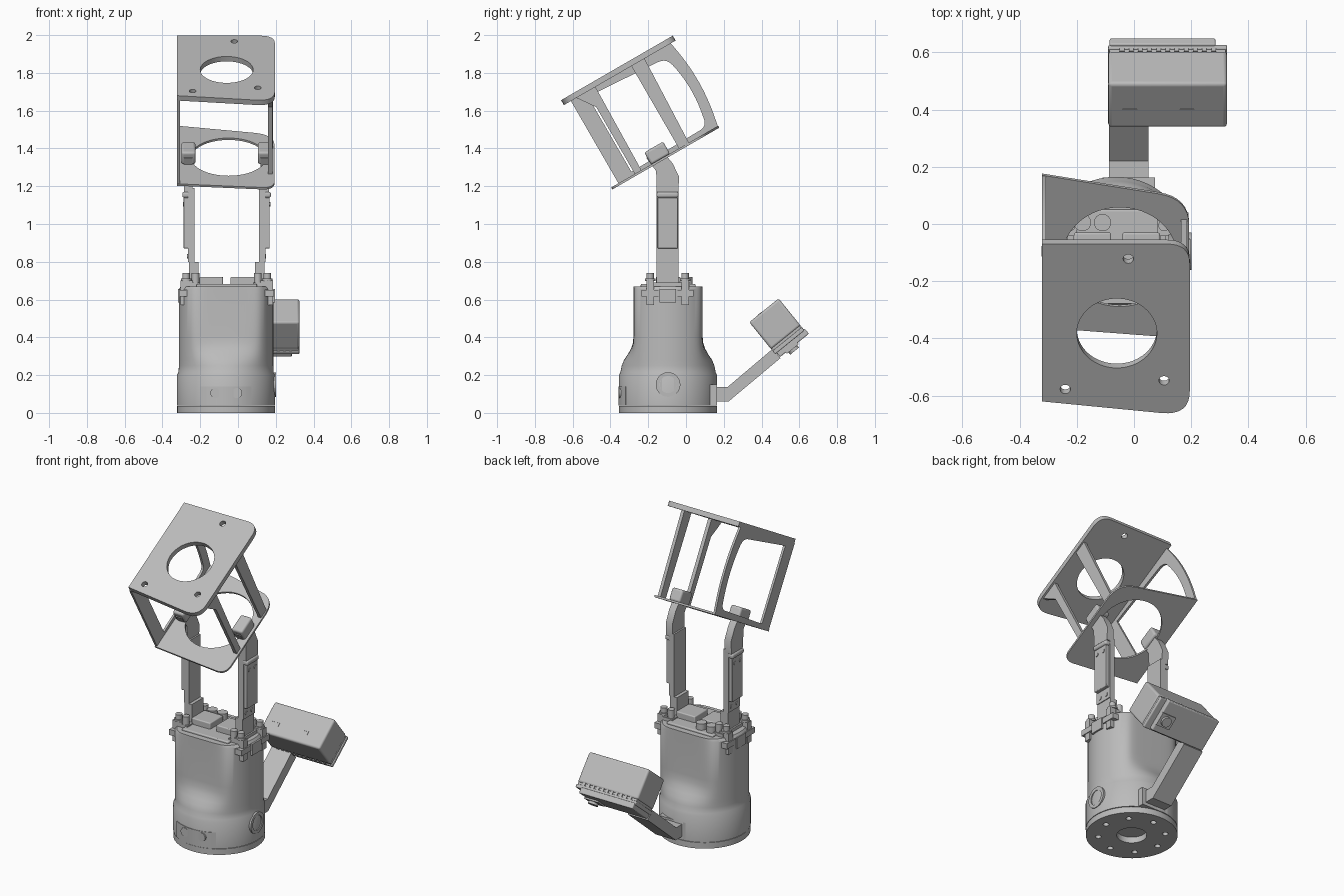
import bpy, bmesh
from math import sin, cos, pi, radians
from mathutils import Matrix, Vector

old = bpy.data.objects.get("Cube")
if old:
    bpy.data.objects.remove(old)

grey = bpy.data.materials.new("machine_grey")
grey.use_nodes = True
grey.diffuse_color = (0.5, 0.5, 0.5, 1)
grey.node_tree.nodes["Principled BSDF"].inputs["Base Color"].default_value = (0.5, 0.5, 0.5, 1)

CX, CY = -0.063, -0.095           # axis of the round body
AXIS = Matrix.Translation((CX, CY, 0))
YZ = Matrix(((0, 0, 1, 0), (1, 0, 0, 0), (0, 1, 0, 0), (0, 0, 0, 1)))
FRAME = Matrix.Translation((0, -0.395, 1.18)) @ Matrix.Rotation(radians(30), 4, 'X')
CASE = Matrix.Translation((0, 0.335, 0.48)) @ Matrix.Rotation(radians(39), 4, 'X')
made = []


def add(name, mesh, m=Matrix()):
    ob = bpy.data.objects.new(name, mesh)
    bpy.context.collection.objects.link(ob)
    mesh.materials.clear()
    mesh.materials.append(grey)
    mesh.transform(m)
    made.append(ob)
    return ob


def from_bm(name, bm, m=Matrix()):
    bmesh.ops.recalc_face_normals(bm, faces=bm.faces)
    mesh = bpy.data.meshes.new(name)
    bm.to_mesh(mesh)
    bm.free()
    return add(name, mesh, m)


def box(name, x, y, z, m=Matrix(), bevel=0.0):
    bm = bmesh.new()
    bmesh.ops.create_cube(bm, size=1)
    for v in bm.verts:
        v.co = [a + (b - a) * (c + 0.5) for (a, b), c in zip((x, y, z), v.co)]
    ob = from_bm(name, bm, m)
    if bevel:
        mod = ob.modifiers.new("rounding", 'BEVEL')
        mod.width, mod.segments = bevel, 3
    return ob


def rod(name, centre, r, depth, axis='Z', m=Matrix()):
    bm = bmesh.new()
    bmesh.ops.create_cone(bm, cap_ends=True, segments=32, radius1=r, radius2=r, depth=depth)
    turn = {'X': Matrix.Rotation(pi / 2, 4, 'Y'), 'Y': Matrix.Rotation(pi / 2, 4, 'X'), 'Z': Matrix()}
    return from_bm(name, bm, m @ Matrix.Translation(centre) @ turn[axis])


def circle(x, y, r, n=48):
    return [(x + r * cos(2 * pi * i / n), y + r * sin(2 * pi * i / n)) for i in range(n)]


def rounded(corners):
    """Polygon from (x, y, radius) corners."""
    pts = []
    for i, (x, y, r) in enumerate(corners):
        p = Vector((x, y))
        if not r:
            pts.append((x, y))
            continue
        a = p + (Vector(corners[i - 1][:2]) - p).normalized() * r
        b = p + (Vector(corners[(i + 1) % len(corners)][:2]) - p).normalized() * r
        for k in range(9):
            t = k / 8
            pts.append(tuple(a * (1 - t) ** 2 + p * 2 * t * (1 - t) + b * t * t))
    return pts


def plate(name, loops, low, high, m=Matrix()):
    """Flat sheet: first loop is the outline, the others are holes."""
    cu = bpy.data.curves.new(name, 'CURVE')
    cu.dimensions, cu.fill_mode, cu.extrude = '2D', 'BOTH', (high - low) / 2
    for loop in loops:
        sp = cu.splines.new('POLY')
        sp.points.add(len(loop) - 1)
        for p, (x, y) in zip(sp.points, loop):
            p.co = (x, y, 0, 1)
        sp.use_cyclic_u = True
    tmp = bpy.data.objects.new(name + "_curve", cu)
    bpy.context.collection.objects.link(tmp)
    dg = bpy.context.evaluated_depsgraph_get()
    mesh = bpy.data.meshes.new_from_object(tmp.evaluated_get(dg))
    bpy.data.objects.remove(tmp)
    return add(name, mesh, m @ Matrix.Translation((0, 0, (low + high) / 2)))


# Base flange with a centre opening and a ring of bolt holes
holes = [circle(0.19 * cos(k * pi / 4), 0.19 * sin(k * pi / 4), 0.017, 20) for k in range(8)]
plate("base_flange", [circle(0, 0, 0.259, 96), circle(0, 0, 0.085)] + holes, 0, 0.037, AXIS)

# Body: round at the foot, flattened front and back above
bm = bmesh.new()
rings, N = [], 96
for z, r, k in [(0.04, 0.26, 0), (0.2, 0.26, 0), (0.215, 0.252, 0), (0.25, 0.25, 0.07),
                (0.28, 0.25, 0.25), (0.31, 0.25, 0.55), (0.34, 0.25, 0.8), (0.37, 0.25, 0.95),
                (0.41, 0.25, 1), (0.655, 0.25, 1), (0.67, 0.24, 1)]:
    ring = []
    for i in range(N):
        s = r * sin(2 * pi * i / N)
        flat = s / (1 + abs(s / 0.183) ** 12) ** (1 / 12)
        ring.append(bm.verts.new((r * cos(2 * pi * i / N), s + (flat - s) * k, z)))
    rings.append(ring)
for a, b in zip(rings, rings[1:]):
    for i in range(N):
        bm.faces.new((a[i], a[(i + 1) % N], b[(i + 1) % N], b[i]))
bm.faces.new(rings[0])
bm.faces.new(rings[-1])
from_bm("body", bm, AXIS)

# Front access panel wrapped on the foot, with two buttons
arc = [radians(-90 + 31 * (i / 12 - 1)) + radians(31) * i / 12 for i in range(13)]
plate("front_panel", [[(0.263 * cos(a), 0.263 * sin(a)) for a in arc]
                      + [(0.25 * cos(a), 0.25 * sin(a)) for a in reversed(arc)]], 0.04, 0.14, AXIS)
for x in (-0.12, -0.005):
    rod("button", (x, CY - 0.25, 0.105), 0.027, 0.02, 'Y')

# Round port on the left side
plate("port_ring", [circle(CY, 0.15, 0.065), circle(CY, 0.15, 0.045)], 0.17, 0.201, YZ)
rod("port_plug", (0.18, CY, 0.15), 0.044, 0.03, 'X')

# Arm that carries the control case
plate("case_arm", [[(0.12, 0.06), (0.225, 0.06), (0.5, 0.29), (0.46, 0.34), (0.22, 0.137), (0.12, 0.137)]],
      -0.087, 0.05, YZ)
box("arm_socket", (-0.11, 0.073), (0.1, 0.163), (0.04, 0.15))

# Control case with a toothed seam, lid and connector
box("case_shell", (-0.09, 0.325), (0, 0.2), (-0.185, 0), CASE, 0.012)
box("case_seam", (-0.085, 0.32), (0.006, 0.194), (-0.2, -0.18), CASE)
box("case_rim", (-0.09, 0.325), (0, 0.2), (-0.218, -0.196), CASE, 0.005)
box("case_lid", (-0.085, 0.285), (0.01, 0.207), (-0.246, -0.21), CASE, 0.006)
for i in range(11):
    x = -0.05 + i * 0.032
    box("seam_tooth", (x, x + 0.016), (0, 0.2), (-0.2, -0.18), CASE)
rod("connector", (0.24, 0.09, -0.25), 0.03, 0.04, 'Z', CASE)
box("connector_foot", (0.19, 0.285), (0.05, 0.13), (-0.255, -0.24), CASE)
for x in (-0.04, 0.16):
    box("case_mark", (x, x + 0.05), (0.08, 0.086), (0, 0.002), CASE)
    box("case_mark_leg", (x + 0.044, x + 0.05), (0.055, 0.08), (0, 0.002), CASE)

# Finger assemblies, mirrored about the body axis
for side, word in ((1, "left"), (-1, "right")):
    def sx(a, b):
        return tuple(sorted((-0.06 + side * a, -0.06 + side * b)))
    box(word + "_finger_root", sx(0.15, 0.2), (-0.155, -0.04), (0.66, 0.8))
    box(word + "_finger_core", sx(0.17, 0.205), (-0.155, -0.04), (0.8, 1.19))
    box(word + "_finger_cover", sx(0.2, 0.228), (-0.15, -0.045), (0.87, 1.14), bevel=0.004)
    box(word + "_finger_clasp", sx(0.185, 0.235), (-0.155, -0.04), (1.14, 1.17), bevel=0.01)
    plate(word + "_finger_neck",
          [[(-0.155, 1.17), (-0.04, 1.17), (-0.037, 1.25), (-0.07, 1.32), (-0.12, 1.38),
            (-0.21, 1.35), (-0.158, 1.28)]], *sx(0.18, 0.225), YZ)
    box(word + "_finger_tip", sx(0.165, 0.24), (0.25, 0.365), (0.01, 0.085), FRAME, 0.012)
    for z, s in ((0.83, 0.205), (1.105, 0.228)):
        for y in (-0.125, -0.07):
            rod("finger_bolt", (-0.06 + side * s, y, z), 0.012, 0.008, 'X')
    # Slide block, clamps and screws on the body top
    box(word + "_slide", sx(0.02, 0.15), (-0.16, -0.03), (0.66, 0.72), bevel=0.006)
    box(word + "_slide_rail", sx(0.14, 0.21), (-0.21, 0.02), (0.66, 0.69))
    box(word + "_label_block", sx(0.2, 0.257), (-0.14, -0.052), (0.585, 0.655))
    for y in (-0.19, -0.005):
        box("clamp_bar", sx(0.19, 0.25), (y - 0.045, y + 0.045), (0.615, 0.65))
        box("clamp_post", sx(0.18, 0.245), (y - 0.02, y + 0.02), (0.57, 0.7))
        rod("clamp_screw", (-0.06 + side * 0.215, y, 0.715), 0.02, 0.05)
        rod("clamp_washer", (-0.06 + side * 0.215, y, 0.705), 0.028, 0.012)
        rod("inner_screw", (-0.06 + side * 0.165, y, 0.715), 0.02, 0.05)
for x in (-0.18, -0.11):
    rod("guide_boss", (x, 0.005, 0.69), 0.03, 0.06)
box("top_deck", (-0.22, 0.1), (-0.24, 0.05), (0.66, 0.682), bevel=0.006)

# Tilted open frame: two sheets, a windowed side and two posts
plate("lower_sheet", [rounded([(-0.322, 0.045, 0), (0.193, 0, 0.07), (0.193, 0.565, 0.11), (-0.322, 0.66, 0)]),
                      circle(-0.05, 0.33, 0.2, 64)], 0, 0.012, FRAME)
screw_holes = [circle(x, e, 0.018, 24) for x, e in ((-0.02, 0.63), (-0.24, 0.104), (0.105, 0.139))]
plate("upper_sheet", [rounded([(-0.322, 0.055, 0), (0.195, -0.003, 0.1), (0.195, 0.69, 0.08), (-0.322, 0.69, 0)]),
                      circle(-0.06, 0.33, 0.14, 64)] + screw_holes, 0.515, 0.545, FRAME)
plate("side_sheet", [rounded([(0.05, 0, 0), (0.655, 0, 0), (0.705, 0.265, 0.2), (0.66, 0.52, 0), (0.05, 0.52, 0)]),
                     rounded([(0.14, 0.03, 0), (0.605, 0.04, 0.04), (0.645, 0.265, 0.15),
                              (0.6, 0.46, 0.05), (0.14, 0.49, 0)])], -0.322, -0.308, FRAME @ YZ)
plate("front_post", [[(0.15, 0.005), (0.19, 0.005), (0.2, 0.52), (0.08, 0.52), (0.15, 0.42)]],
      0.16, 0.182, FRAME @ YZ)
plate("middle_post", [[(0.42, 0.005), (0.48, 0.005), (0.5, 0.52), (0.42, 0.52)]], 0.165, 0.185, FRAME @ YZ)

# Smooth round surfaces, keep edges crisp
bpy.ops.object.select_all(action='DESELECT')
for ob in made:
    ob.select_set(True)
bpy.context.view_layer.objects.active = made[0]
bpy.ops.object.shade_smooth_by_angle(angle=radians(32))
